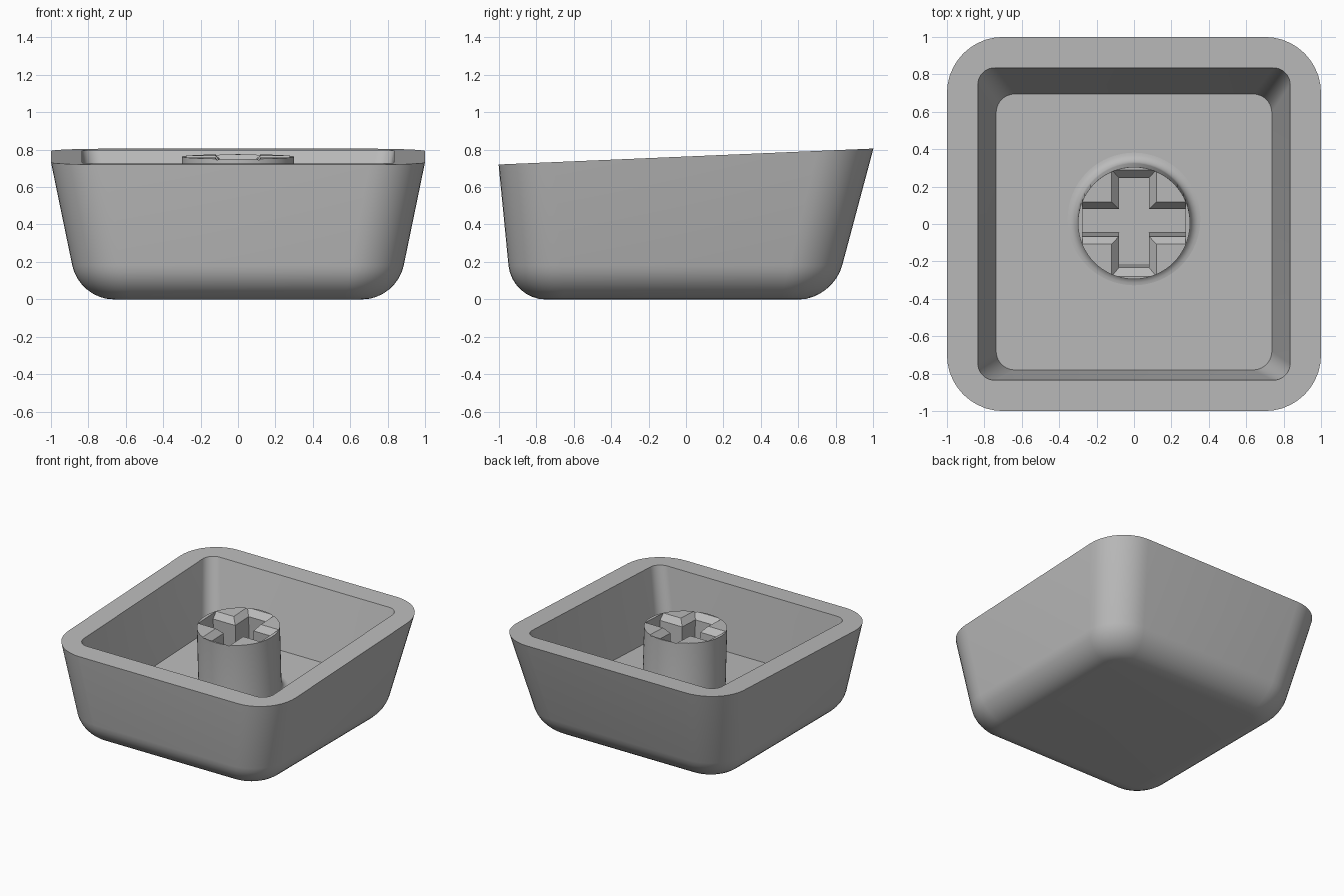
import bpy, bmesh, math
from mathutils import Matrix

if "Cube" in bpy.data.objects:
    bpy.data.objects.remove(bpy.data.objects["Cube"])

TILT = 0.0425                      # slope of the rim plane, rising to the back
grey = bpy.data.materials.new("light_grey")
grey.diffuse_color = (0.5, 0.5, 0.5, 1)
grey.use_nodes = True
grey.node_tree.nodes["Principled BSDF"].inputs["Base Color"].default_value = grey.diffuse_color


def rounded(x, y0, y1, r, z, n=10):
    """Rounded rectangle ring; z is a height or a function of y."""
    pts = []
    for cx, cy, a0 in ((x - r, y1 - r, 0), (-x + r, y1 - r, 90),
                       (-x + r, y0 + r, 180), (x - r, y0 + r, 270)):
        for i in range(n + 1):
            a = math.radians(a0 + 90 * i / n)
            px, py = cx + r * math.cos(a), cy + r * math.sin(a)
            pts.append((px, py, z(py) if callable(z) else z))
    return pts


def loft(name, rings):
    """Closed solid through a list of equal rings, capped at both ends."""
    bm = bmesh.new()
    vs = [[bm.verts.new(p) for p in ring] for ring in rings]
    n = len(vs[0])
    for a, b in zip(vs, vs[1:]):
        for i in range(n):
            j = (i + 1) % n
            bm.faces.new((a[i], a[j], b[j], b[i]))
    bm.faces.new(vs[0][::-1])
    bm.faces.new(vs[-1])
    bmesh.ops.recalc_face_normals(bm, faces=bm.faces)
    me = bpy.data.meshes.new(name)
    bm.to_mesh(me)
    bm.free()
    me.materials.append(grey)
    ob = bpy.data.objects.new(name, me)
    bpy.context.collection.objects.link(ob)
    return ob


def activate(ob):
    bpy.ops.object.select_all(action='DESELECT')
    ob.select_set(True)
    bpy.context.view_layer.objects.active = ob


def rim_z(y):
    return 0.7625 + TILT * y


def floor_z(y):
    return 0.25 + TILT * y


# Shell: rounded bottom edge, flared walls, rim, inner walls and floor
R = 0.18
rings = []
for i in range(9):
    a = math.radians(90 - 90 * i / 8)
    z, d = R * (1 - math.sin(a)), R * (1 - math.cos(a))
    rings.append(rounded(0.85 + 0.2 * z - d, -0.93 - 0.095 * z + d,
                         0.785 + 0.267 * z - d, 0.28 - d, z))
rings.append(rounded(1, -1, 1, 0.3, rim_z))
rings.append(rounded(0.835, -0.835, 0.835, 0.09, rim_z))
rings.append(rounded(0.737, -0.78, 0.695, 0.1, floor_z))
shell = loft("shell", rings)

# Stem: round post with a flared foot, square to the tilted rim
frame = Matrix.Translation((0, 0.005, rim_z(0.005))) @ Matrix.Rotation(math.atan(TILT), 4, 'X')
foot, depth = 0.055, 0.512
profile = [(0.355, -depth - 0.02)]
for i in range(7):
    a = math.radians(90 * i / 6)
    profile.append((0.355 - foot * math.sin(a), -depth + foot * (1 - math.cos(a))))
profile.append((0.3, 0))
N = 64
stem = loft("stem", [[(r * math.cos(2 * math.pi * k / N), r * math.sin(2 * math.pi * k / N), z)
                      for k in range(N)] for r, z in profile])


def cross(wx, wy, lx, ly, z):
    """Plus-shaped ring: arm half widths wx, wy and half lengths lx, ly."""
    quarter = [(lx, wy), (wx, wy), (wx, ly)]
    pts = quarter + [(-x, y) for x, y in quarter[::-1]]
    pts += [(-x, -y) for x, y in pts]
    return [(x, y, z) for x, y in pts]


# Cross socket with a chamfered mouth
cutter = loft("socket_cutter", [cross(0.08, 0.073, 0.275, 0.24, -0.5),
                                cross(0.08, 0.073, 0.275, 0.24, -0.045),
                                cross(0.12, 0.113, 0.275, 0.285, 0),
                                cross(0.12, 0.113, 0.275, 0.285, 0.05)])
cutter.hide_render = True
mod = stem.modifiers.new("socket", 'BOOLEAN')
mod.operation = 'DIFFERENCE'
mod.solver = 'EXACT'
mod.object = cutter
activate(stem)
bpy.ops.object.modifier_apply(modifier="socket")
bpy.data.objects.remove(cutter)
stem.matrix_world = frame

for ob in (shell, stem):
    activate(ob)
    bpy.ops.object.shade_smooth_by_angle(angle=math.radians(30))
